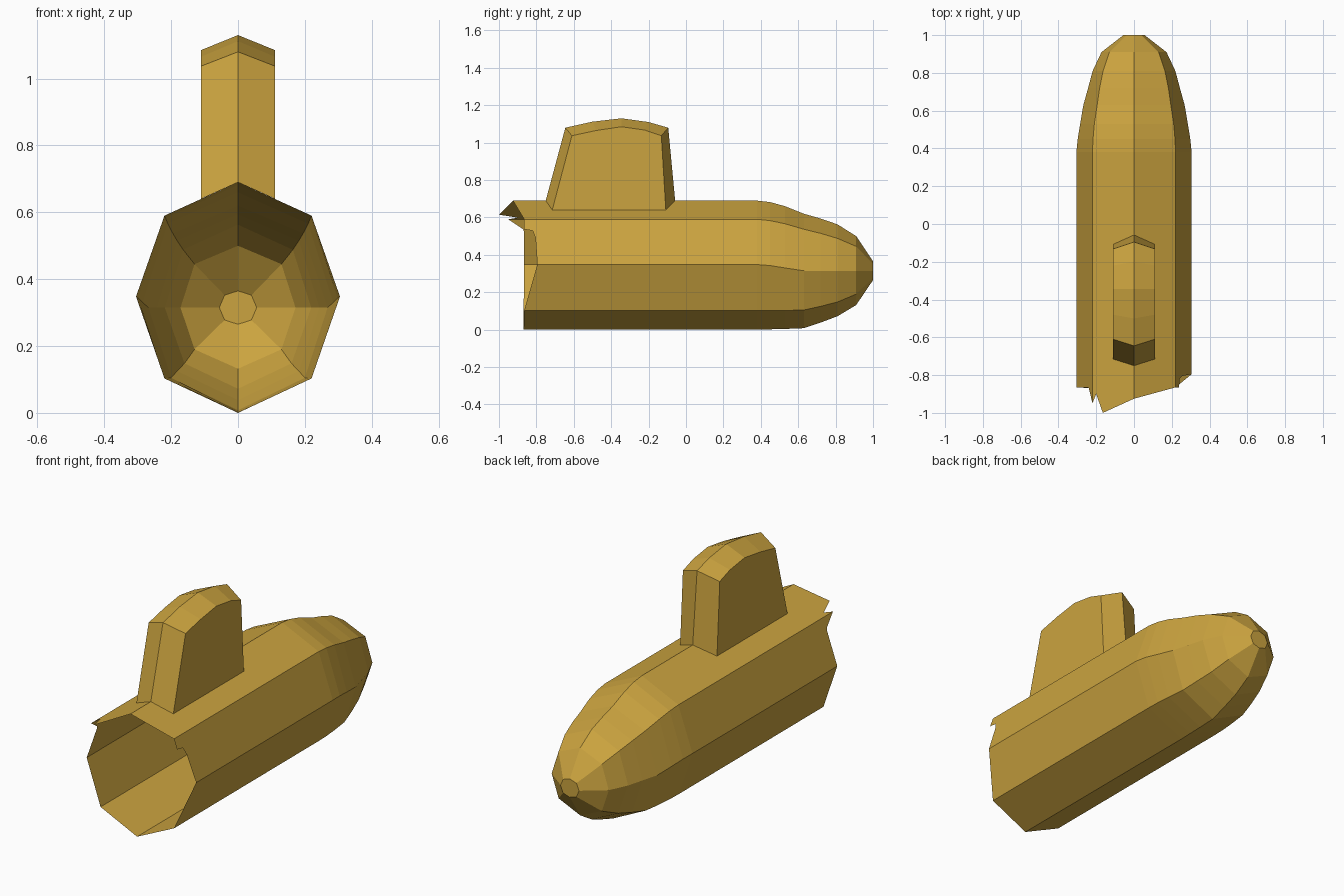
import bpy, bmesh

if "Cube" in bpy.data.objects:
    bpy.data.objects.remove(bpy.data.objects["Cube"])

mat = bpy.data.materials.new("mustard_paint")
mat.diffuse_color = (0.6, 0.37, 0.05, 1)
mat.use_nodes = True
mat.node_tree.nodes["Principled BSDF"].inputs["Base Color"].default_value = mat.diffuse_color


def finish(name, bm):
    bmesh.ops.recalc_face_normals(bm, faces=bm.faces[:])
    # The foremost face of an open shell must point forwards
    front = max(bm.faces, key=lambda f: f.calc_center_median().y)
    if front.normal.y < 0:
        bmesh.ops.reverse_faces(bm, faces=bm.faces[:])
    me = bpy.data.meshes.new(name)
    bm.to_mesh(me)
    bm.free()
    me.materials.append(mat)
    ob = bpy.data.objects.new(name, me)
    bpy.context.collection.objects.link(ob)
    return ob


def ring_points(top, upper, mid, lower, bottom):
    # Eight-sided section, clockwise from the top, mirrored in x
    right = [upper, mid, lower]
    return ([(0, top)] + right + [(0, bottom)]
            + [(-x, z) for x, z in reversed(right)])


# Hull: octagonal sections, y then half profile
full = (0.69, (0.22, 0.59), (0.305, 0.348), (0.22, 0.103), 0.0)
sections = [
    (-0.75, full),
    (0.38, full),
    (0.45, (0.682, (0.217, 0.583), (0.298, 0.343), (0.218, 0.103), 0.002)),
    (0.53, (0.66, (0.21, 0.566), (0.285, 0.33), (0.211, 0.103), 0.004)),
    (0.63, (0.62, (0.195, 0.537), (0.268, 0.315), (0.2, 0.105), 0.008)),
    (0.72, (0.594, (0.182, 0.515), (0.243, 0.315), (0.182, 0.125), 0.038)),
    (0.81, (0.563, (0.164, 0.488), (0.219, 0.315), (0.16, 0.148), 0.072)),
    (0.91, (0.50, (0.13, 0.445), (0.172, 0.315), (0.13, 0.19), 0.132)),
    (1.0, (0.365, (0.04, 0.352), (0.056, 0.315), (0.04, 0.278), 0.265)),
]
bm = bmesh.new()
rings = [[bm.verts.new((x, y, z)) for x, z in ring_points(*s)] for y, s in sections]
for a, b in zip(rings, rings[1:]):
    for i in range(8):
        j = (i + 1) % 8
        bm.faces.new((a[i], a[j], b[j], b[i]))
bm.faces.new(rings[-1])

# Torn stern: corner lengths, plus extra points (fraction along panel, y)
corner_y = [-0.925, -0.865, -0.795, -0.865, -0.868, -0.868, -0.866, -0.95]
tears = {1: [(0.22, -0.865), (0.25, -0.82), (0.4, -0.805)],
         6: [(0.72, -0.866), (0.78, -0.87)],
         7: [(0.09, -0.90), (0.25, -1.0)]}
pts = ring_points(*full)
stern = [bm.verts.new((x, y, z)) for (x, z), y in zip(pts, corner_y)]
for i in range(8):
    j = (i + 1) % 8
    (x0, z0), (x1, z1) = pts[i], pts[j]
    extra = [bm.verts.new((x0 + (x1 - x0) * t, y, z0 + (z1 - z0) * t))
             for t, y in tears.get(i, [])]
    bm.faces.new([rings[0][j], rings[0][i], stern[i]] + extra + [stern[j]])
finish("hull", bm)

# Sail: ridged centre profile and lower side profiles (y, z)
centre = [(-0.75, 0.69), (-0.645, 1.08), (-0.5, 1.112), (-0.345, 1.13),
          (-0.2, 1.11), (-0.095, 1.08), (-0.058, 0.69)]
side = [(-0.715, 0.64), (-0.61, 1.037), (-0.48, 1.065), (-0.345, 1.085),
        (-0.22, 1.067), (-0.132, 1.037), (-0.108, 0.64)]
bm = bmesh.new()
mid = [bm.verts.new((0, y, z)) for y, z in centre]
for sx in (-1, 1):
    edge = [bm.verts.new((sx * 0.111, y, z)) for y, z in side]
    bm.faces.new(edge)
    for i in range(len(side) - 1):
        bm.faces.new((mid[i], mid[i + 1], edge[i + 1], edge[i]))
finish("sail", bm)
